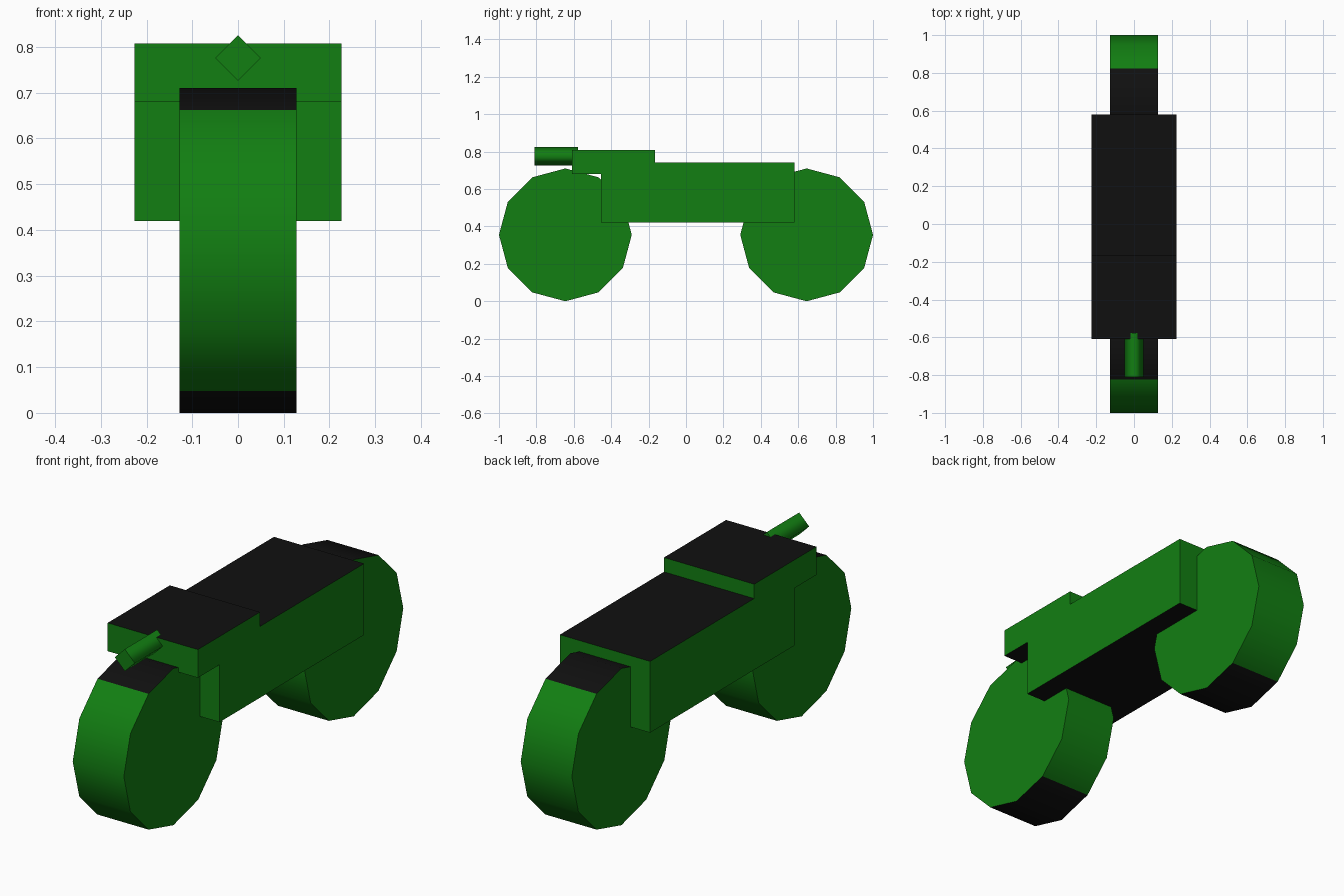
import bpy, bmesh, math
from mathutils import Matrix

if "Cube" in bpy.data.objects:
    bpy.data.objects.remove(bpy.data.objects["Cube"])


def material(name, rgb):
    m = bpy.data.materials.new(name)
    m.diffuse_color = (*rgb, 1)
    m.use_nodes = True
    m.node_tree.nodes["Principled BSDF"].inputs["Base Color"].default_value = m.diffuse_color
    return m


GREEN = material("green", (0.006, 0.21, 0.006))
BLACK = material("black", (0.005, 0.005, 0.005))


def finish(name, bm):
    """Green sides, black faces pointing up or down."""
    bmesh.ops.recalc_face_normals(bm, faces=bm.faces)
    bm.normal_update()
    for f in bm.faces:
        f.material_index = 1 if abs(f.normal.z) > 0.9 else 0
    mesh = bpy.data.meshes.new(name)
    bm.to_mesh(mesh)
    bm.free()
    mesh.materials.append(GREEN)
    mesh.materials.append(BLACK)
    ob = bpy.data.objects.new(name, mesh)
    bpy.context.collection.objects.link(ob)
    return ob


def box(name, lo, hi):
    bm = bmesh.new()
    size = [b - a for a, b in zip(lo, hi)]
    mid = [(a + b) / 2 for a, b in zip(lo, hi)]
    bmesh.ops.create_cube(bm, size=1, matrix=Matrix.Translation(mid) @ Matrix.Diagonal((*size, 1)))
    return finish(name, bm)


def cylinder(name, centre, radius, length, sides, axis):
    """Cylinder along x or y with corners on the main axes, smooth round its side."""
    bm = bmesh.new()
    turn = Matrix.Rotation(math.pi / 2, 4, 'Y' if axis == 'X' else 'X')
    bmesh.ops.create_cone(bm, cap_ends=True, segments=sides, radius1=radius,
                          radius2=radius, depth=length,
                          matrix=Matrix.Translation(centre) @ turn)
    bm.normal_update()
    k = 0 if axis == 'X' else 1
    for f in bm.faces:
        f.smooth = abs(f.normal[k]) < 0.5
    for e in bm.edges:
        e.smooth = all(f.smooth for f in e.link_faces)
    return finish(name, bm)


# Wheels
for label, y in (("front", -0.645), ("rear", 0.645)):
    cylinder(label + "_wheel", (0, y, 0.355), 0.355, 0.256, 12, 'X')

# Body and raised tank
box("body", (-0.226, -0.455, 0.42), (0.226, 0.58, 0.743))
box("tank", (-0.226, -0.61, 0.68), (0.226, -0.165, 0.808))

# Headlight, a four-sided tube
cylinder("headlight", (0, -0.694, 0.776), 0.05, 0.232, 4, 'Y')
